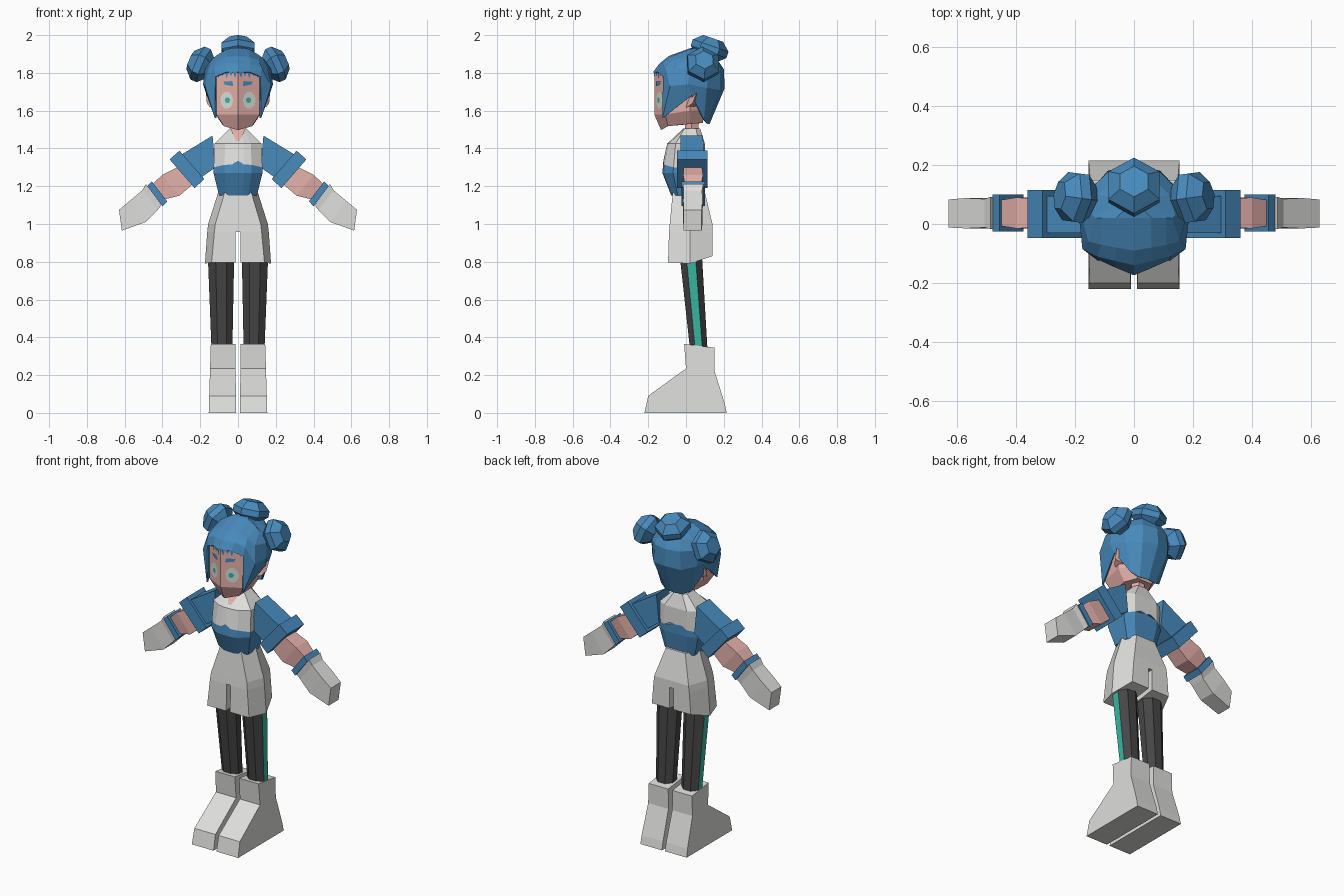
import bpy, bmesh, math
from mathutils import Vector

if "Cube" in bpy.data.objects:
    bpy.data.objects.remove(bpy.data.objects["Cube"])


def material(name, r, g, b):
    lin = lambda c: ((c / 255 + 0.055) / 1.055) ** 2.4
    m = bpy.data.materials.new(name)
    m.diffuse_color = (lin(r), lin(g), lin(b), 1)
    m.use_nodes = True
    m.node_tree.nodes["Principled BSDF"].inputs["Base Color"].default_value = m.diffuse_color
    return m


BLUE = material("blue", 72, 138, 188)
WHITE = material("white", 222, 222, 220)
SKIN = material("skin", 228, 176, 170)
DARK = material("charcoal", 70, 70, 70)
TEAL = material("teal", 56, 182, 160)
EYE = material("eye white", 214, 224, 214)


def build(name, verts, faces, mats, mirror=False, rule=None):
    """Mesh object; rule(face) picks a material index."""
    bm = bmesh.new()
    vs = [bm.verts.new(v) for v in verts]
    for f in faces:
        bm.faces.new([vs[i] for i in f])
    bmesh.ops.remove_doubles(bm, verts=bm.verts, dist=1e-5)
    if mirror:  # no hidden walls on the mirror plane
        wall = [f for f in bm.faces if all(abs(v.co.x) < 1e-4 for v in f.verts)]
        bmesh.ops.delete(bm, geom=wall, context='FACES')
    bmesh.ops.recalc_face_normals(bm, faces=bm.faces)
    bm.normal_update()
    if rule:
        for f in bm.faces:
            f.material_index = rule(f)
    me = bpy.data.meshes.new(name)
    bm.to_mesh(me)
    bm.free()
    for m in mats:
        me.materials.append(m)
    ob = bpy.data.objects.new(name, me)
    bpy.context.collection.objects.link(ob)
    if mirror:
        ob.modifiers.new("mirror", 'MIRROR')
    return ob


def loft(name, rings, *mats, mirror=False, rule=None, caps=True):
    n = len(rings[0])
    verts = [v for r in rings for v in r]
    faces = [(k * n + i, k * n + (i + 1) % n, (k + 1) * n + (i + 1) % n, (k + 1) * n + i)
             for k in range(len(rings) - 1) for i in range(n)]
    if caps:
        faces += [tuple(range(n)), tuple(range((len(rings) - 1) * n, len(rings) * n))]
    return build(name, verts, faces, mats, mirror, rule)


def sym(half):
    """Close a half ring (x >= 0) with its mirror image."""
    return list(half) + [(-x, y, z) for x, y, z in reversed(half) if x > 1e-6]


# boots: side profile given width
boot = [(-.22, 0), (.215, 0), (.205, .05), (.15, .225), (.15, .345), (-.01, .365), (0, .235), (-.2, .09)]
loft("boot", [[(.01 + .012 * z, y, z) for y, z in boot],
              [(.155 - .03 * z, y, z) for y, z in boot]], WHITE, mirror=True)

# legs: eight sided, outer side striped
def octagon(cx, cy, z, hx, hy):
    c = math.cos(math.pi / 8)
    return [(cx + hx / c * math.cos((i + .5) * math.pi / 4),
             cy + hy / c * math.sin((i + .5) * math.pi / 4), z) for i in range(8)]

loft("leg", [octagon(.085, .068, .33, .055, .046), octagon(.09, .025, .84, .07, .059)],
     DARK, TEAL, mirror=True, rule=lambda f: int(f.normal.x > .9))

# shorts: half ring of front, side and back corners, inner edge opens into the slit
def shorts_ring(xi, zs, front, side, back):
    return [(xi, front[1], zs[0]), (front[0], front[1], zs[0]), (side, .02, zs[1]),
            (back[0], back[1], zs[2]), (xi, back[1], zs[2])]

loft("shorts", [shorts_ring(.013, (.797, .79, .83), (.14, -.095), .175, (.13, .14)),
                shorts_ring(.013, (.957,) * 3, (.125, -.09), .163, (.12, .14)),
                shorts_ring(0, (.957,) * 3, (.125, -.09), .163, (.12, .14)),
                shorts_ring(0, (1.0,) * 3, (.12, -.086), .158, (.115, .14)),
                shorts_ring(0, (1.168,) * 3, (.07, -.07), .105, (.065, .1))], WHITE, mirror=True)

# torso: blue bodice with wavy top, white blouse above
def torso_ring(z, hw, yf, yb, wave=(0,) * 8):
    half = [(0, yf), (hw * .25, yf), (hw * .55, yf + .008), (hw, yf * .55),
            (hw, yb * .7), (hw * .6, yb), (hw * .3, yb), (0, yb)]
    return sym([(x, y, z + w) for (x, y), w in zip(half, wave)])

waist = [torso_ring(1.15, .1, -.078, .085), torso_ring(1.27, .13, -.125, .1),
         torso_ring(1.305, .129, -.12, .1, (.03, .01, .008, -.005, -.005, .005, .025, .02))]
loft("bodice", waist, BLUE)
loft("blouse", [waist[-1], torso_ring(1.425, .125, -.1, .1), torso_ring(1.505, .045, -.015, .075)], WHITE)

# neck and open collar
def circle(r, y, z, n=6):
    return [(r * math.cos(i * math.tau / n), y + r * math.sin(i * math.tau / n), z) for i in range(n)]

loft("neck", [circle(.042, .03, 1.44), circle(.042, .03, 1.56)], SKIN)
build("open_collar", [(-.042, -.022, 1.508), (0, -.104, 1.418), (.042, -.022, 1.508)], [(0, 1, 2)], [SKIN])

# arms: box sections from (top x, top z, bottom x, bottom z, front y, back y)
def limb(name, mat, *sections):
    loft(name, [[(xt, y0, zt), (xt, y1, zt), (xb, y1, zb), (xb, y0, zb)]
                for xt, zt, xb, zb, y0, y1 in sections], mat, mirror=True)

limb("sleeve", BLUE, (.135, 1.468, .118, 1.3, -.03, .09), (.303, 1.365, .197, 1.245, -.03, .095))
limb("sleeve_cuff", BLUE, (.31, 1.388, .178, 1.238, -.047, .115), (.362, 1.342, .23, 1.19, -.047, .115))
limb("forearm", SKIN, (.32, 1.3, .24, 1.21, -.012, .085), (.4, 1.26, .31, 1.15, -.015, .09),
     (.46, 1.205, .39, 1.13, -.005, .08))
limb("wristband", BLUE, (.457, 1.226, .375, 1.12, -.025, .1), (.48, 1.2, .4, 1.095, -.025, .1))
limb("glove", WHITE, (.487, 1.212, .405, 1.1, -.017, .092), (.507, 1.178, .425, 1.075, -.012, .085),
     (.57, 1.125, .49, 1.01, -.015, .088), (.63, 1.075, .615, .965, -.012, .083))

# head with pointed face plan
loft("head", [sym([(0, -.132, 1.497), (.075, -.095, 1.518), (.085, .02, 1.53), (.05, .09, 1.535)]),
              sym([(0, -.168, 1.58), (.115, -.11, 1.58), (.13, .02, 1.6), (.08, .09, 1.6)]),
              sym([(0, -.168, 1.815), (.115, -.11, 1.8), (.14, .02, 1.8), (.08, .13, 1.8)])], SKIN)
loft("ear", [[(.11, -.01, 1.61), (.11, .05, 1.62), (.11, .06, 1.69), (.11, .01, 1.68)],
             [(.15, .01, 1.62), (.165, .035, 1.64), (.17, .055, 1.695), (.155, .03, 1.67)]], SKIN, mirror=True)

# face plates follow the face plane
def plate(name, mat, pts, lift):
    verts = [(x, -.168 + .5 * x - lift, z) for x, z in pts]
    build(name, verts, [tuple(range(len(verts)))], [mat], mirror=True)

def oval(cx, cz, rx, rz, n=10):
    return [(cx + rx * math.cos(i * math.tau / n), cz + rz * math.sin(i * math.tau / n)) for i in range(n)]

plate("eye", EYE, oval(.06, 1.655, .034, .046), .003)
plate("iris", TEAL, oval(.056, 1.655, .014, .016, 8), .006)
plate("eyebrow", BLUE, [(.025, 1.73), (.07, 1.738), (.078, 1.755), (.03, 1.756)], .004)

# hair cap: half columns running crown to hem, from fringe round to nape
columns = [
    [(0, .02, 1.93), (0, -.09, 1.89), (0, -.14, 1.85), (0, -.174, 1.805)],
    [(.06, .02, 1.925), (.06, -.08, 1.885), (.065, -.125, 1.85), (.06, -.149, 1.805)],
    [(.11, .02, 1.895), (.11, -.07, 1.865), (.125, -.11, 1.83), (.12, -.122, 1.78)],
    [(.13, .02, 1.88), (.155, -.06, 1.83), (.175, -.085, 1.73), (.122, -.125, 1.56)],
    [(.14, .03, 1.87), (.175, .02, 1.82), (.185, .01, 1.74), (.165, .03, 1.68)],
    [(.12, .1, 1.87), (.155, .11, 1.82), (.15, .11, 1.72), (.1, .095, 1.55)],
    [(.07, .15, 1.88), (.085, .18, 1.82), (.09, .18, 1.71), (.055, .115, 1.53)],
    [(0, .16, 1.88), (0, .2, 1.82), (0, .205, 1.72), (0, .125, 1.53)]]
rows = [sym([c[k] for c in columns]) for k in range(4)]
hair = loft("hair", [[(0, .08, 1.94)] * len(rows[0])] + rows, BLUE, caps=False)
shell = hair.modifiers.new("thickness", 'SOLIDIFY')
shell.thickness, shell.offset = .008, -1

# ragged fringe
for i in range(5):
    x = .004 + i * .022
    plate("fringe_tooth", BLUE, [(x, 1.808), (x + .022, 1.806), (x + .012, 1.77 + .012 * (i % 2))], .006)

# hair buns: six sided drums with bevelled ends, set along an axis
def bun(name, centre, axis, r, h, mirror):
    turn = Vector(axis).to_track_quat('Z', 'Y')
    rings = []
    for t, s in ((-1, .55), (-.3, 1), (.3, 1), (1, .55)):
        rings.append([Vector(centre) + turn @ Vector(
            (s * r * math.sin(i * math.pi / 3), s * r * math.cos(i * math.pi / 3), t * h)) for i in range(6)])
    loft(name, rings, BLUE, mirror=mirror)

bun("top_bun", (0, .125, 1.928), (0, .35, 1), .1, .058, False)
bun("side_bun", (.198, .09, 1.845), (.9, .12, .4), .095, .06, True)
